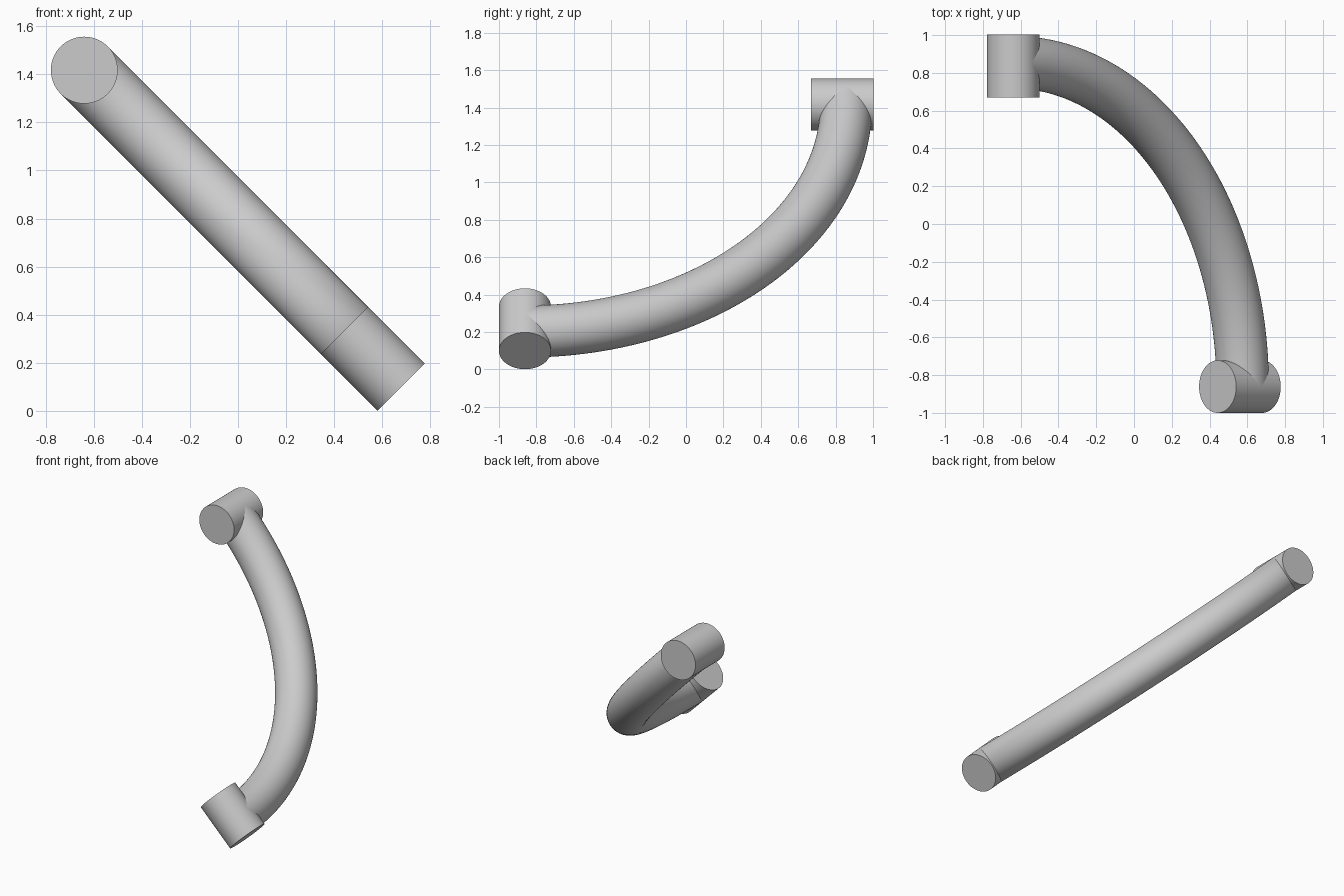
import bpy, bmesh
from math import radians
from mathutils import Matrix, Vector

cube = bpy.data.objects.get("Cube")
if cube:
    bpy.data.objects.remove(cube, do_unlink=True)

RADIUS = 0.139             # shared by the bar and both end pegs
BEND = 1.717               # radius of the quarter bend
OUTER = 1.863              # bend centre to the outer end of a peg
PEG = 0.333                # peg length
SIDES = 64
# The bend lies in a plane tilted about y; parts are built flat and then placed.
PLACE = Matrix.Translation((-0.639, -0.861, 1.417)) @ Matrix.Rotation(radians(45), 4, 'Y')

grey = bpy.data.materials.new("plain grey")
grey.use_nodes = True
grey.diffuse_color = (0.6, 0.6, 0.6, 1)
grey.node_tree.nodes["Principled BSDF"].inputs["Base Color"].default_value = (0.6, 0.6, 0.6, 1)


def finish(name, bm):
    """Place the finished mesh, colour it and shade it smooth with sharp rims."""
    bmesh.ops.recalc_face_normals(bm, faces=bm.faces)
    mesh = bpy.data.meshes.new(name)
    bm.to_mesh(mesh)
    bm.free()
    mesh.transform(PLACE)
    mesh.materials.append(grey)
    obj = bpy.data.objects.new(name, mesh)
    bpy.context.collection.objects.link(obj)
    bpy.ops.object.select_all(action='DESELECT')
    obj.select_set(True)
    bpy.context.view_layer.objects.active = obj
    bpy.ops.object.shade_smooth_by_angle(angle=radians(35))


def peg(name, direction):
    """Solid cylinder pointing outward from the bend centre."""
    axis = Vector(direction)
    turn = axis.to_track_quat('Z', 'Y').to_matrix().to_4x4()
    bm = bmesh.new()
    bmesh.ops.create_cone(bm, cap_ends=True, segments=SIDES, radius1=RADIUS,
                          radius2=RADIUS, depth=PEG,
                          matrix=Matrix.Translation(axis * (OUTER - PEG / 2)) @ turn)
    finish(name, bm)


# Curved bar: a circle spun through a quarter turn
bm = bmesh.new()
bmesh.ops.create_circle(bm, segments=SIDES, radius=RADIUS,
                        matrix=Matrix.Translation((0, BEND, 0)) @ Matrix.Rotation(radians(90), 4, 'Y'))
bmesh.ops.spin(bm, geom=bm.verts[:] + bm.edges[:], cent=(0, 0, 0), axis=(0, 0, 1),
               angle=radians(-90), steps=64)
bmesh.ops.holes_fill(bm, edges=[e for e in bm.edges if e.is_boundary], sides=0)
finish("curved_bar", bm)

# Short pegs across the two ends of the bar
peg("upper_peg", (0, 1, 0))
peg("lower_peg", (1, 0, 0))
